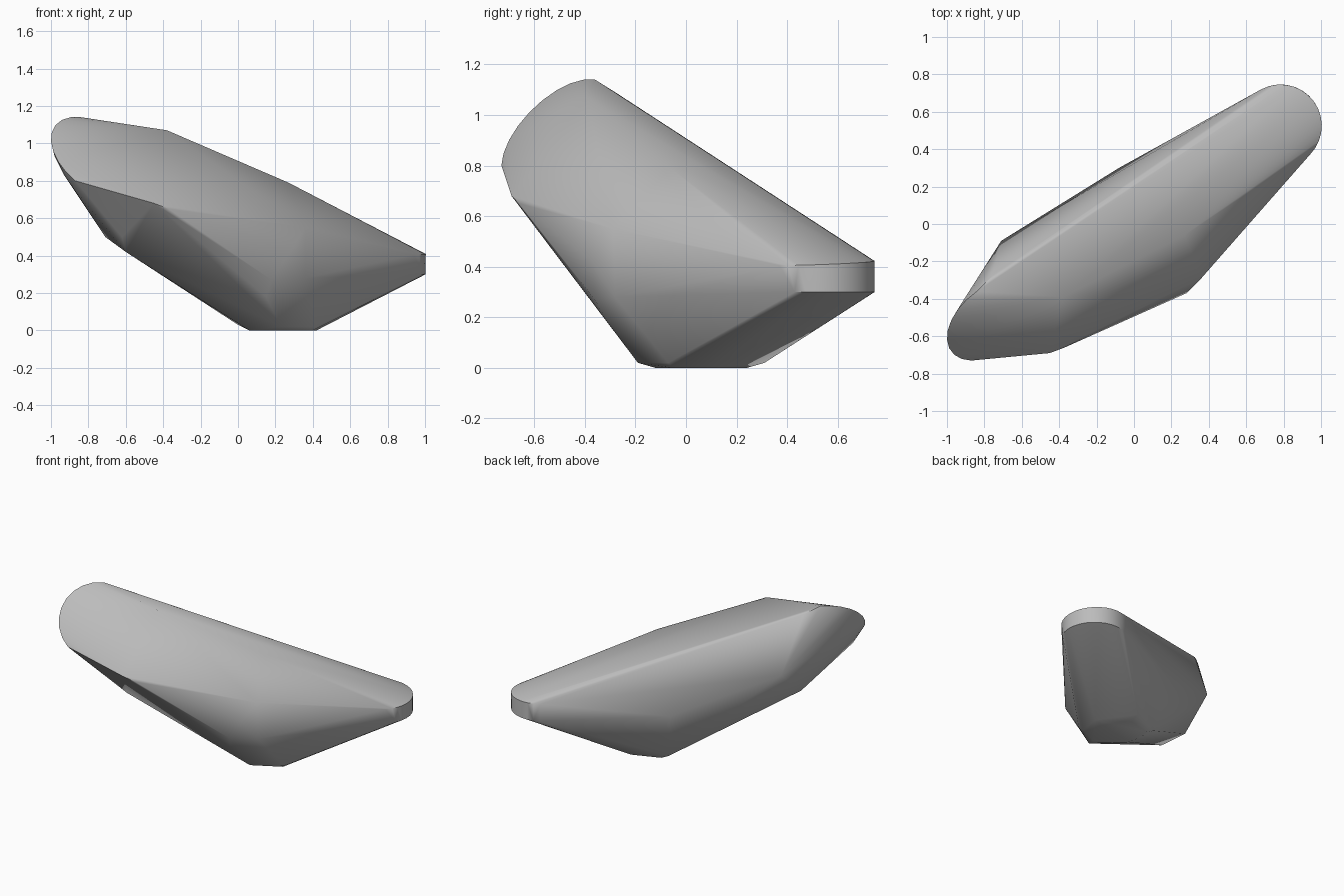
import bpy
import bmesh
from math import acos, cos, sin
from mathutils import Vector

old_cube = bpy.data.objects.get("Cube")
if old_cube:
    bpy.data.objects.remove(old_cube, do_unlink=True)


def arc(start, middle, end, steps):
    """Points on the circle that runs through three given points."""
    start, middle, end = Vector(start), Vector(middle), Vector(end)
    u, v = middle - start, end - start
    normal = u.cross(v)
    centre = start + (v.length_squared * normal.cross(u)
                      + u.length_squared * v.cross(normal)) / (2 * normal.length_squared)
    first = start - centre
    side = normal.normalized().cross(first)
    last = end - centre
    sweep = acos(max(-1, min(1, first.dot(last) / first.length_squared)))
    if side.dot(last) < 0:
        sweep = 2 * acos(-1) - sweep
    return [centre + first * cos(sweep * i / steps) + side * sin(sweep * i / steps)
            for i in range(steps + 1)]


def grey_material(name, value):
    material = bpy.data.materials.new(name)
    material.use_nodes = True
    colour = (value, value, value, 1)
    material.diffuse_color = colour
    material.node_tree.nodes["Principled BSDF"].inputs["Base Color"].default_value = colour
    return material


def hull_object(name, points, material):
    """Wrap a convex skin around the given points."""
    mesh = bpy.data.meshes.new(name)
    bm = bmesh.new()
    for point in points:
        bm.verts.new(point)
    result = bmesh.ops.convex_hull(bm, input=list(bm.verts))
    spare = set(result["geom_interior"]) | set(result["geom_unused"])
    spare = [item for item in spare if isinstance(item, bmesh.types.BMVert)]
    bmesh.ops.delete(bm, geom=spare, context="VERTS")
    bmesh.ops.recalc_face_normals(bm, faces=list(bm.faces))
    bm.to_mesh(mesh)
    bm.free()
    mesh.materials.append(material)
    obj = bpy.data.objects.new(name, mesh)
    bpy.context.collection.objects.link(obj)
    return obj


# Upright rounded rim at the low end
low_rim_top = arc((.94, .37, .405), (.95, .67, .415), (.68, .72, .425), 14)
low_rim_bottom = arc((.98, .43, .3), (.95, .67, .3), (.68, .72, .3), 12)

# Tilted rounded rim at the high end, with its narrow under-edge
high_rim = arc((-.87, -.73, .8), (-1, -.6, 1.03), (-.84, -.36, 1.14), 9)
high_rim_under = [(-.98, -.6, .93), (-.93, -.63, .83), (-.88, -.68, .76),
                  (-.92, -.42, 1.08), (-.76, -.28, 1.09)]

# Corners of the upper ridge
ridge = [(-.38, -.39, 1.07), (.27, -.06, .79)]

# Corners of the front flank
front_flank = [(-.45, -.69, .68), (-.37, -.66, .65), (.36, -.29, .55),
               (.28, -.37, .42), (.18, -.36, .27), (.36, -.28, .28),
               (.15, -.31, .18), (-.6, -.43, .42), (-.62, -.5, .5)]

# Corners of the back flank
back_flank = [(-.71, -.09, .7), (-.71, -.32, .5), (-.08, .3, .38)]

# Small flat base with a bevelled border
base_border = [(.23, .31, .02), (.45, .12, .02), (.42, -.07, .02),
               (.23, -.19, .02), (0, .2, .03)]
base = [(.06, .2, 0), (.06, .02, 0), (.25, -.12, 0),
        (.4, -.05, 0), (.42, .1, 0), (.22, .24, 0)]

stone_grey = grey_material("stone grey", .5)
body = hull_object(
    "faceted_body",
    low_rim_top + low_rim_bottom + high_rim + high_rim_under
    + ridge + front_flank + back_flank + base_border + base,
    stone_grey)

# Soft facets with crisp rims
bpy.ops.object.select_all(action="DESELECT")
body.select_set(True)
bpy.context.view_layer.objects.active = body
bpy.ops.object.shade_smooth_by_angle(angle=.7)
